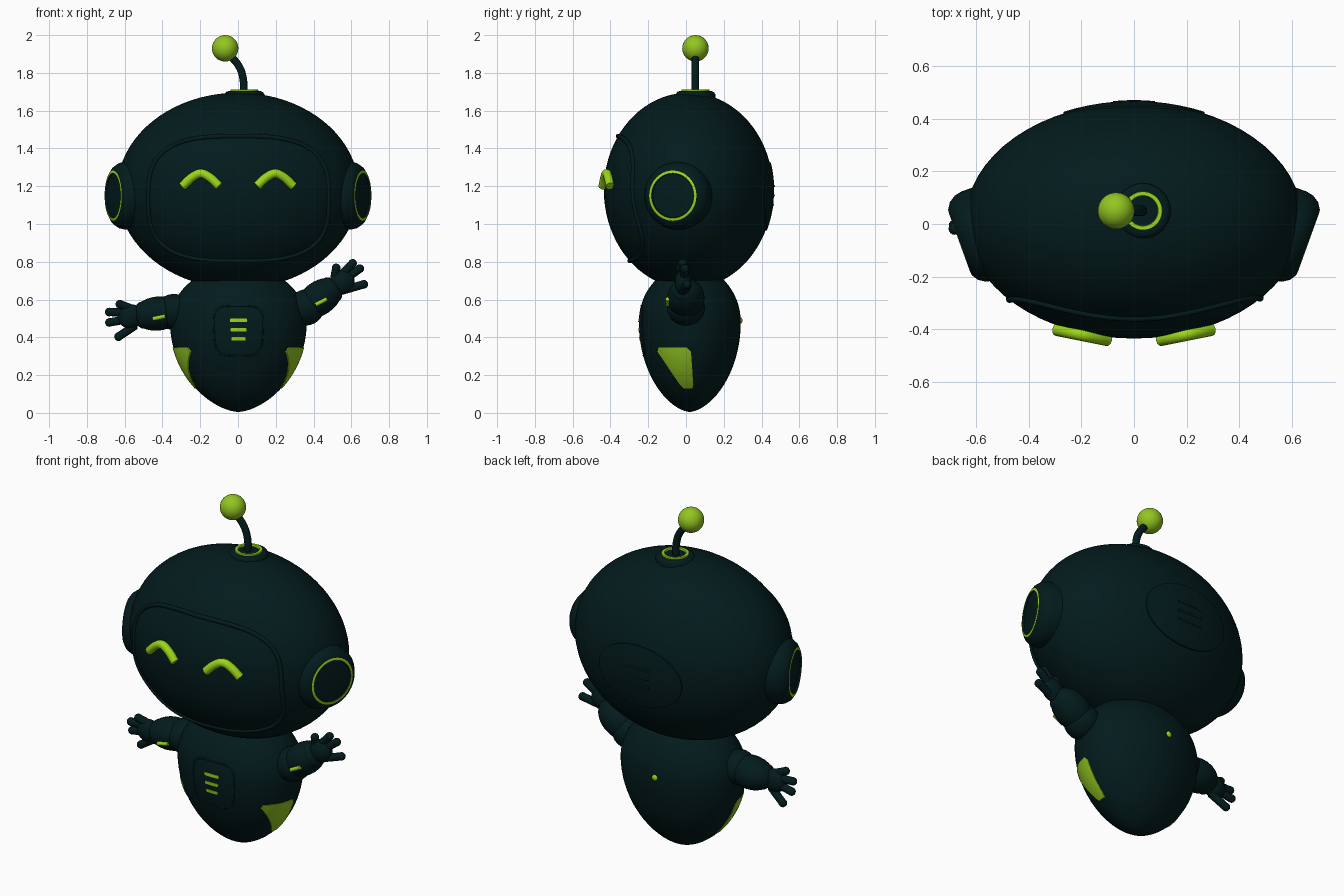
import bpy, bmesh, math
from mathutils import Vector, Matrix

cube = bpy.data.objects.get("Cube")
if cube:
    bpy.data.objects.remove(cube, do_unlink=True)


def material(name, rgb):
    m = bpy.data.materials.new(name)
    m.use_nodes = True
    m.diffuse_color = (*rgb, 1)
    bsdf = next(n for n in m.node_tree.nodes if n.type == 'BSDF_PRINCIPLED')
    bsdf.inputs["Base Color"].default_value = (*rgb, 1)
    return m


DARK = material("dark teal", (0.001, 0.011, 0.012))
GREEN = material("lime green", (0.29, 0.56, 0.015))
GLOW = material("bright lime", (0.32, 0.67, 0.01))


def shade(ob, sharp):
    bpy.ops.object.select_all(action='DESELECT')
    ob.select_set(True)
    bpy.context.view_layer.objects.active = ob
    bpy.ops.object.shade_smooth_by_angle(angle=math.radians(sharp))


def finish(name, bm, *mats):
    bmesh.ops.recalc_face_normals(bm, faces=bm.faces)
    me = bpy.data.meshes.new(name)
    bm.to_mesh(me)
    bm.free()
    for m in mats:
        me.materials.append(m)
    ob = bpy.data.objects.new(name, me)
    bpy.context.collection.objects.link(ob)
    shade(ob, 40)


def ball(name, center, radii, mat, angle=0.0, segs=32):
    bm = bmesh.new()
    bmesh.ops.create_uvsphere(bm, u_segments=segs, v_segments=segs // 2, radius=1)
    bm.transform(Matrix.Translation(center) @ Matrix.Rotation(-angle, 4, 'Y')
                 @ Matrix.Diagonal((*radii, 1)))
    finish(name, bm, mat)


def tube(name, points, radius, mat, closed=False, smooth=True):
    cu = bpy.data.curves.new(name, 'CURVE')
    cu.dimensions = '3D'
    cu.bevel_depth, cu.bevel_resolution = radius, 4
    cu.use_fill_caps = True
    cu.resolution_u = 6
    sp = cu.splines.new('BEZIER' if smooth else 'POLY')
    pts = sp.bezier_points if smooth else sp.points
    pts.add(len(points) - 1)
    for p, co in zip(pts, points):
        if smooth:
            p.co = co
            p.handle_left_type = p.handle_right_type = 'AUTO'
        else:
            p.co = (*co, 1)
    sp.use_cyclic_u = closed
    ob = bpy.data.objects.new(name, cu)
    bpy.context.collection.objects.link(ob)
    cu.materials.append(mat)
    bpy.ops.object.select_all(action='DESELECT')
    ob.select_set(True)
    bpy.context.view_layer.objects.active = ob
    bpy.ops.object.convert(target='MESH')
    shade(bpy.context.view_layer.objects.active, 50)


def lathe(name, profile, center, axis, glowing, segs=48):
    """Spin a (radius, height) profile; the listed segments glow."""
    bm = bmesh.new()
    rings = []
    for r, h in profile:
        rings.append([bm.verts.new((r * math.cos(a), r * math.sin(a), h))
                      for a in (math.tau * i / segs for i in range(segs))])
    for k in range(len(rings) - 1):
        for i in range(segs):
            j = (i + 1) % segs
            f = bm.faces.new((rings[k][i], rings[k][j], rings[k + 1][j], rings[k + 1][i]))
            f.material_index = int(k in glowing)
    bm.faces.new(rings[-1])
    rot = Vector(axis).to_track_quat('Z', 'Y').to_matrix().to_4x4()
    bm.transform(Matrix.Translation(center) @ rot)
    finish(name, bm, DARK, GLOW)


# Shells: centre, radii, lower height, and taper of the lower half
HEAD = (Vector((0, 0.013, 1.18)), Vector((0.64, 0.448, 0.515)), 0.522, 0.5)
BODY = (Vector((0.002, 0.02, 0.48)), Vector((0.362, 0.27, 0.3)), 0.475, 0.6)


def width_at(shape, z, lift=0.0):
    c, r, low, taper = shape
    t = (z - c.z) / ((r.z if z > c.z else low) + lift)
    return max(1 - t * t, 0) ** (0.5 if z > c.z else taper)


def on_surface(shape, axis, sign, a, z, lift=0.0):
    """Project a point along x (axis 0) or y (axis 1) onto a shell."""
    c, r = shape[:2]
    other = 1 - axis
    k = width_at(shape, z, lift) ** 2 - ((a - c[other]) / (r[other] + lift)) ** 2
    p = Vector((0, 0, z))
    p[other] = a
    p[axis] = c[axis] + sign * (r[axis] + lift) * math.sqrt(max(k, 0))
    return p


def shell(name, shape):
    c, r, low = shape[:3]
    bm = bmesh.new()
    bmesh.ops.create_uvsphere(bm, u_segments=64, v_segments=40, radius=1)
    for v in bm.verts:
        z = c.z + v.co.z * (r.z if v.co.z > 0 else low)
        flat = v.co.xy.normalized() * width_at(shape, z)
        v.co = (c.x + flat.x * r.x, c.y + flat.y * r.y, z)
    finish(name, bm, DARK)


def rounded(cx, cz, w, h, power, n=64):
    out = []
    for i in range(n):
        t = math.tau * i / n
        c, s = math.cos(t), math.sin(t)
        out.append((cx + w * math.copysign(abs(c) ** (2 / power), c),
                    cz + h * math.copysign(abs(s) ** (2 / power), s)))
    return out


def plate(name, outline, shape, axis, sign, lift, mat, rings=6):
    """Thin plate hugging a shell."""
    bm = bmesh.new()
    n = len(outline)
    ca, cz = (sum(p[i] for p in outline) / n for i in (0, 1))

    def loop(t, up):
        return [bm.verts.new(on_surface(shape, axis, sign, ca + (a - ca) * t,
                                        cz + (z - cz) * t, up)) for a, z in outline]
    loops = [loop(1, -0.005)] + [loop(k / rings, lift) for k in range(rings, 0, -1)]
    for A, B in zip(loops, loops[1:]):
        for i in range(n):
            j = (i + 1) % n
            bm.faces.new((A[i], A[j], B[j], B[i]))
    bm.faces.new(loops[-1])
    finish(name, bm, mat)


shell("head", HEAD)
shell("body", BODY)

# Visor rim on the face
tube("visor_rim", [on_surface(HEAD, 1, -1, a, z)
                   for a, z in rounded(0.003, 1.135, 0.478, 0.33, 3)],
     0.012, DARK, closed=True, smooth=False)

# Smiling eyes, ears and hip patches on both sides
EYE = [(0.1, 1.2), (0.155, 1.25), (0.197, 1.267), (0.239, 1.25), (0.294, 1.2)]
EAR = [(0.18, -0.13), (0.18, -0.07), (0.174, -0.042), (0.157, -0.016), (0.133, 0),
       (0.119, 0.002), (0.115, -0.006), (0.06, -0.002)]
HIP = [(-0.165, 0.345), (0.025, 0.345), (0.04, 0.13), (-0.02, 0.13)]
hip_outline = []
for (a, z), (b, w) in zip(HIP, HIP[1:] + HIP[:1]):
    for t in (0.1, 0.18, 0.35, 0.5, 0.65, 0.82, 0.9):
        hip_outline.append((a + (b - a) * t, z + (w - z) * t))
for side, s in (("left", 1), ("right", -1)):
    tube(side + "_eye", [(s * x, -0.46 + 0.2 * x, z) for x, z in EYE], 0.024, GLOW)
    lathe(side + "_ear", EAR, (s * 0.661, -0.07, 1.15), (s * 0.94, -0.34, 0), (4,))
    plate(side + "_hip_patch", hip_outline, BODY, 0, s, 0.004, GREEN)

# Panel with vents on the back of the head
plate("back_panel", rounded(0, 1.145, 0.268, 0.18, 2), HEAD, 1, 1, 0.006, DARK)
for i in range(3):
    z = 1.1 + 0.05 * i
    tube("back_vent", [on_surface(HEAD, 1, 1, x, z, 0.004) for x in (-0.08, 0, 0.08)],
         0.006, DARK)

# Chest panel with three bars, and a button on the back
chest = [(x * (0.92 + 0.3 * (z - 0.3)), z) for x, z in rounded(0.003, 0.435, 0.135, 0.132, 4)]
tube("chest_panel_rim", [on_surface(BODY, 1, -1, x, z, -0.002) for x, z in chest],
     0.005, DARK, closed=True, smooth=False)
for z, w in ((0.49, 0.046), (0.44, 0.042), (0.392, 0.037)):
    plate("chest_bar", rounded(0.003, z, w, 0.009, 10, 32), BODY, 1, -1, 0.003, GLOW, rings=2)
ball("back_button", (0, 0.287, 0.49), (0.018, 0.012, 0.018), GLOW, segs=16)

# Antenna
lathe("antenna_base", [(0.105, -0.05), (0.105, -0.015), (0.097, -0.003), (0.084, 0.002),
                       (0.074, 0.002), (0.073, 0.01), (0.058, 0.01), (0.056, 0), (0.02, 0)],
      (0.034, 0.05, 1.702), (0, 0, 1), (4, 5, 6))
tube("antenna_stem", [(0.03, 0.05, 1.68), (0.027, 0.05, 1.77), (0.005, 0.05, 1.835),
                      (-0.06, 0.05, 1.91)], 0.02, DARK)
ball("antenna_ball", (-0.068, 0.05, 1.93), (0.07, 0.07, 0.07), GREEN)


# Arms: local u runs along the arm, w across it
def arm(side, s, base, tilt, bar_tilt, tips):
    ang = math.radians(tilt)

    def at(u, w, y=-0.01):
        return Vector((s * (base[0] + u * math.cos(ang) - w * math.sin(ang)), y,
                       base[1] + u * math.sin(ang) + w * math.cos(ang)))
    turn = s * ang
    ball(side + "_upper_arm", at(0.05, 0, 0), (0.1, 0.1, 0.095), DARK, turn)
    ball(side + "_forearm", at(0.135, 0, 0), (0.135, 0.098, 0.09), DARK, turn)
    ball(side + "_cuff", at(0.215, 0), (0.045, 0.068, 0.072), DARK, turn)
    ball(side + "_palm", at(0.28, 0, -0.015), (0.07, 0.045, 0.064), DARK, turn)
    for i, (u, w) in enumerate(tips):
        start, tip = at(0.26, w * 0.5, -0.015), at(u, w, -0.03 + 0.012 * i)
        tube(f"{side}_finger_{i}", [start, (start + tip) / 2, tip], 0.022, DARK)
        ball(f"{side}_fingertip_{i}", tip, (0.023, 0.023, 0.023), DARK, segs=16)
    # glowing bar on the front of the forearm
    mid = at(0.132, -0.022, -0.097)
    along = Vector((math.cos(bar_tilt), 0, math.sin(bar_tilt))) * 0.034
    tube(side + "_arm_bar", [mid - along, mid, mid + along], 0.011, GLOW)


arm("left", 1, (0.32, 0.53), 35, math.radians(27),
    [(0.3, 0.08), (0.385, 0.05), (0.4, 0.005), (0.37, -0.075)])
arm("right", -1, (0.29, 0.54), -6, math.radians(12),
    [(0.33, 0.07), (0.39, 0.035), (0.395, -0.02), (0.355, -0.1)])
